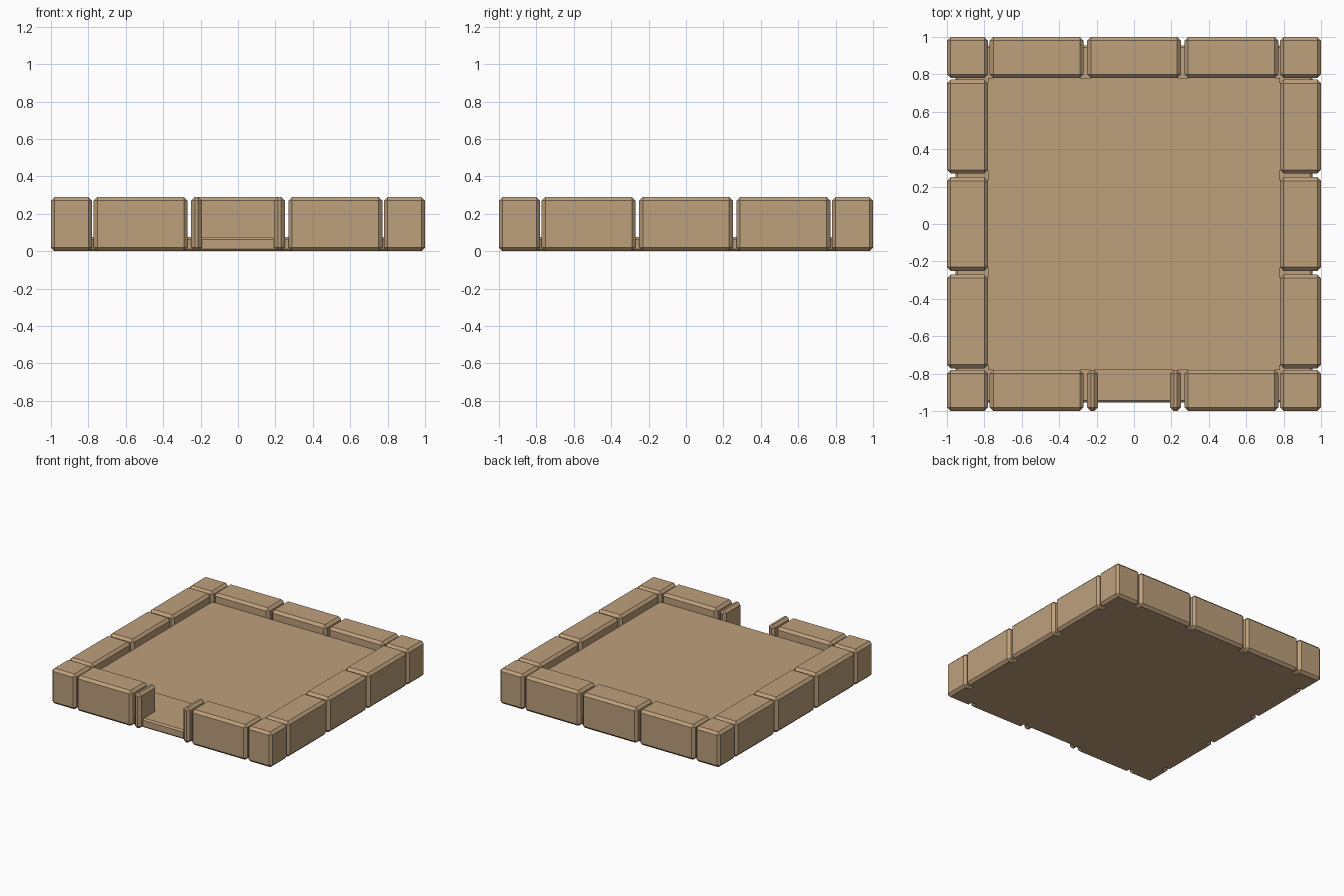
import bpy, bmesh

if "Cube" in bpy.data.objects:
    bpy.data.objects.remove(bpy.data.objects["Cube"])

stone = bpy.data.materials.new("tan stone")
stone.diffuse_color = (0.51, 0.35, 0.20, 1)
stone.use_nodes = True
stone.node_tree.nodes["Principled BSDF"].inputs["Base Color"].default_value = stone.diffuse_color


def link(name, bm):
    me = bpy.data.meshes.new(name)
    bm.to_mesh(me)
    bm.free()
    me.materials.append(stone)
    ob = bpy.data.objects.new(name, me)
    bpy.context.collection.objects.link(ob)


def box(name, x0, x1, y0, y1, z0, z1, bevel):
    """Flat-shaded box with one-segment chamfers."""
    bm = bmesh.new()
    bmesh.ops.create_cube(bm, size=1)
    for v in bm.verts:
        v.co.x = x1 if v.co.x > 0 else x0
        v.co.y = y1 if v.co.y > 0 else y0
        v.co.z = z1 if v.co.z > 0 else z0
    bmesh.ops.bevel(bm, geom=bm.edges[:], offset=bevel, segments=1,
                    affect='EDGES', profile=0.5)
    link(name, bm)


H, B = 0.29, 0.02        # wall height, chamfer
OUT, IN = 1.0, 0.78      # wall outer and inner faces

# Floor slab running under the walls
box("floor_slab", -0.955, 0.955, -0.955, 0.955, 0, 0.075, 0.012)

# Raised fill surface: a single thin sheet between the walls
bm = bmesh.new()
bmesh.ops.create_grid(bm, x_segments=1, y_segments=1, size=0.78)
for v in bm.verts:
    v.co.z = 0.215
link("raised_floor", bm)

# Corner blocks
for sx in (-1, 1):
    for sy in (-1, 1):
        xs = sorted((sx * OUT, sx * IN))
        ys = sorted((sy * OUT, sy * IN))
        box("corner_block", *xs, *ys, 0, H, B)

# Wall blocks: three per side, with the front middle left open as a gateway
spans = [(-0.772, -0.27), (-0.25, 0.25), (0.27, 0.772)]
for i, (a, b) in enumerate(spans):
    box("back_wall_block", a, b, IN, OUT, 0, H, B)
    box("left_wall_block", -OUT, -IN, a, b, 0, H, B)
    box("right_wall_block", IN, OUT, a, b, 0, H, B)
    if i != 1:
        box("front_wall_block", a, b, -OUT, -IN, 0, H, B)

# Thin gate posts
for sx in (-1, 1):
    xs = sorted((sx * 0.25, sx * 0.193))
    box("gate_post", *xs, -OUT, -IN, 0, H, B)
